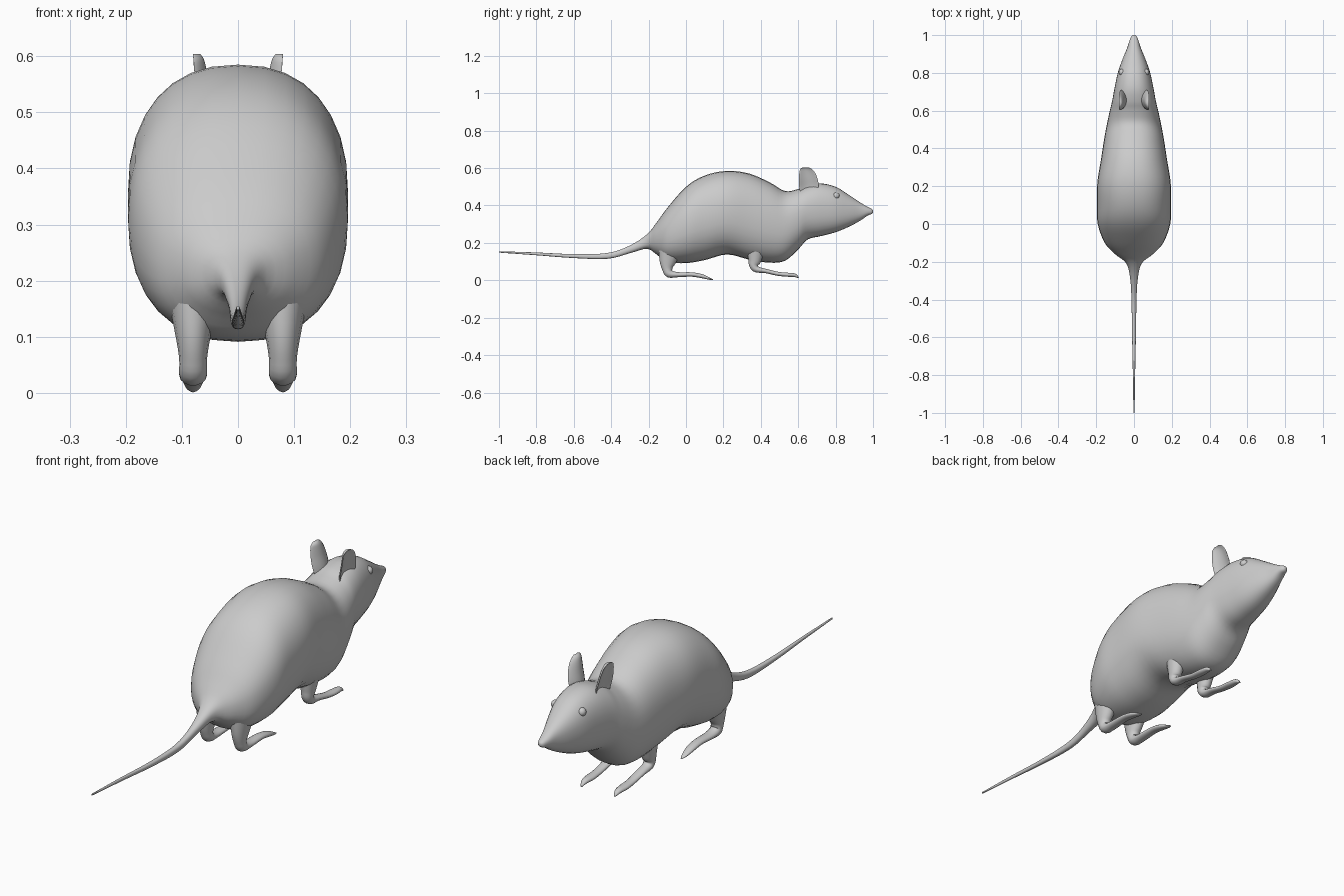
import bpy, bmesh, math
from mathutils import Vector

if "Cube" in bpy.data.objects:
    bpy.data.objects.remove(bpy.data.objects["Cube"])

grey = bpy.data.materials.new("soft grey")
grey.diffuse_color = (0.6, 0.6, 0.6, 1)
grey.use_nodes = True
grey.node_tree.nodes["Principled BSDF"].inputs["Base Color"].default_value = grey.diffuse_color


def smooth_rows(rows, steps):
    """Catmull-Rom interpolation of station rows."""
    out = []
    for i in range(len(rows) - 1):
        p0, p1 = rows[max(i - 1, 0)], rows[i]
        p2, p3 = rows[i + 1], rows[min(i + 2, len(rows) - 1)]
        for s in range(steps):
            t = s / steps
            out.append([0.5 * (2 * b + (c - a) * t + (2 * a - 5 * b + 4 * c - d) * t * t
                               + (3 * b - a - 3 * c + d) * t ** 3)
                        for a, b, c, d in zip(p0, p1, p2, p3)])
    out.append(list(rows[-1]))
    return out


def unit_ring(n, power=2.0):
    """Superellipse outline of radius one."""
    pts = []
    for i in range(n):
        a = 2 * math.pi * i / n
        c, s = math.cos(a), math.sin(a)
        pts.append((math.copysign(abs(c) ** (2 / power), c),
                    math.copysign(abs(s) ** (2 / power), s)))
    return pts


def finish(name, bm):
    bmesh.ops.recalc_face_normals(bm, faces=bm.faces)
    me = bpy.data.meshes.new(name)
    bm.to_mesh(me)
    bm.free()
    me.materials.append(grey)
    ob = bpy.data.objects.new(name, me)
    bpy.context.collection.objects.link(ob)
    bpy.ops.object.select_all(action='DESELECT')
    ob.select_set(True)
    bpy.context.view_layer.objects.active = ob
    bpy.ops.object.shade_smooth_by_angle(angle=math.radians(50))
    return ob


def loft(name, rings):
    """Skin a list of closed rings and cap both ends."""
    bm = bmesh.new()
    vs = [[bm.verts.new(p) for p in r] for r in rings]
    n = len(vs[0])
    for a, b in zip(vs, vs[1:]):
        for i in range(n):
            j = (i + 1) % n
            bm.faces.new((a[i], a[j], b[j], b[i]))
    bm.faces.new(vs[0])
    bm.faces.new(vs[-1])
    return finish(name, bm)


# Body, head and tail as one skin: y, top, bottom, half width
stations = [
    (-1.0, .155, .148, .003), (-.8, .149, .134, .006), (-.6, .140, .119, .010),
    (-.42, .146, .115, .013), (-.3, .186, .145, .019), (-.21, .245, .168, .040),
    (-.16, .305, .140, .100), (-.10, .387, .098, .155), (0, .500, .092, .192),
    (.1, .560, .108, .196), (.22, .585, .138, .194), (.34, .570, .110, .175),
    (.45, .522, .094, .158), (.53, .477, .105, .143), (.60, .488, .165, .128),
    (.65, .507, .218, .116), (.72, .518, .236, .103), (.80, .500, .257, .086),
    (.87, .457, .286, .062), (.93, .417, .318, .037), (.97, .393, .345, .024),
    (.992, .382, .354, .015), (1.0, .374, .362, .006)]
outline = unit_ring(32, 2.3)
loft("body", [[(w * c, y, (t + b) / 2 + (t - b) / 2 * s) for c, s in outline]
              for y, t, b, w in smooth_rows(stations, 4)])


def limb(name, x, rows):
    """Sweep an ellipse along a y-z path: y, z, half width, half depth."""
    pts = smooth_rows(rows, 4)
    rings = []
    for i, (y, z, w, d) in enumerate(pts):
        a, b = pts[max(i - 1, 0)], pts[min(i + 1, len(pts) - 1)]
        t = Vector((0, b[0] - a[0], b[1] - a[1])).normalized()
        n = Vector((0, -t.z, t.y))
        rings.append([Vector((x + w * c, y, z)) + n * (d * s) for c, s in unit_ring(14)])
    loft(name, rings)


hind = [(-.085, .17, .045, .065), (-.098, .10, .031, .045), (-.100, .062, .025, .029),
        (-.088, .036, .025, .023), (-.045, .030, .024, .014), (.03, .031, .021, .012),
        (.085, .022, .019, .011), (.125, .009, .012, .006), (.145, .003, .004, .002)]
fore = [(.375, .17, .040, .050), (.368, .11, .029, .036), (.363, .080, .024, .026),
        (.378, .059, .023, .018), (.425, .050, .021, .012), (.49, .035, .019, .011),
        (.54, .030, .020, .011), (.58, .027, .014, .010), (.602, .014, .004, .003)]

# Ear stations: x, y, z, half length; the blade is cupped to open outwards
ear = [(.058, .655, .46, .042), (.066, .657, .50, .052), (.074, .654, .54, .050),
       (.078, .648, .575, .042), (.079, .642, .595, .031), (.079, .640, .604, .015)]

for side, label in ((-1, "left"), (1, "right")):
    limb(label + "_hind_leg", side * .08, hind)
    limb(label + "_front_leg", side * .08, fore)

    rings = []
    for x, y, z, h in smooth_rows(ear, 3):
        cup = .4 * h
        rings.append([(side * (x + .006 * s - cup * (1 - c * c)), y + h * c, z)
                      for c, s in unit_ring(18)])
    loft(label + "_ear", rings)

    # Eye bead, half sunk in the head
    bm = bmesh.new()
    bmesh.ops.create_uvsphere(bm, u_segments=16, v_segments=10, radius=.018)
    bmesh.ops.translate(bm, verts=bm.verts, vec=(side * .063, .803, .452))
    finish(label + "_eye", bm)
